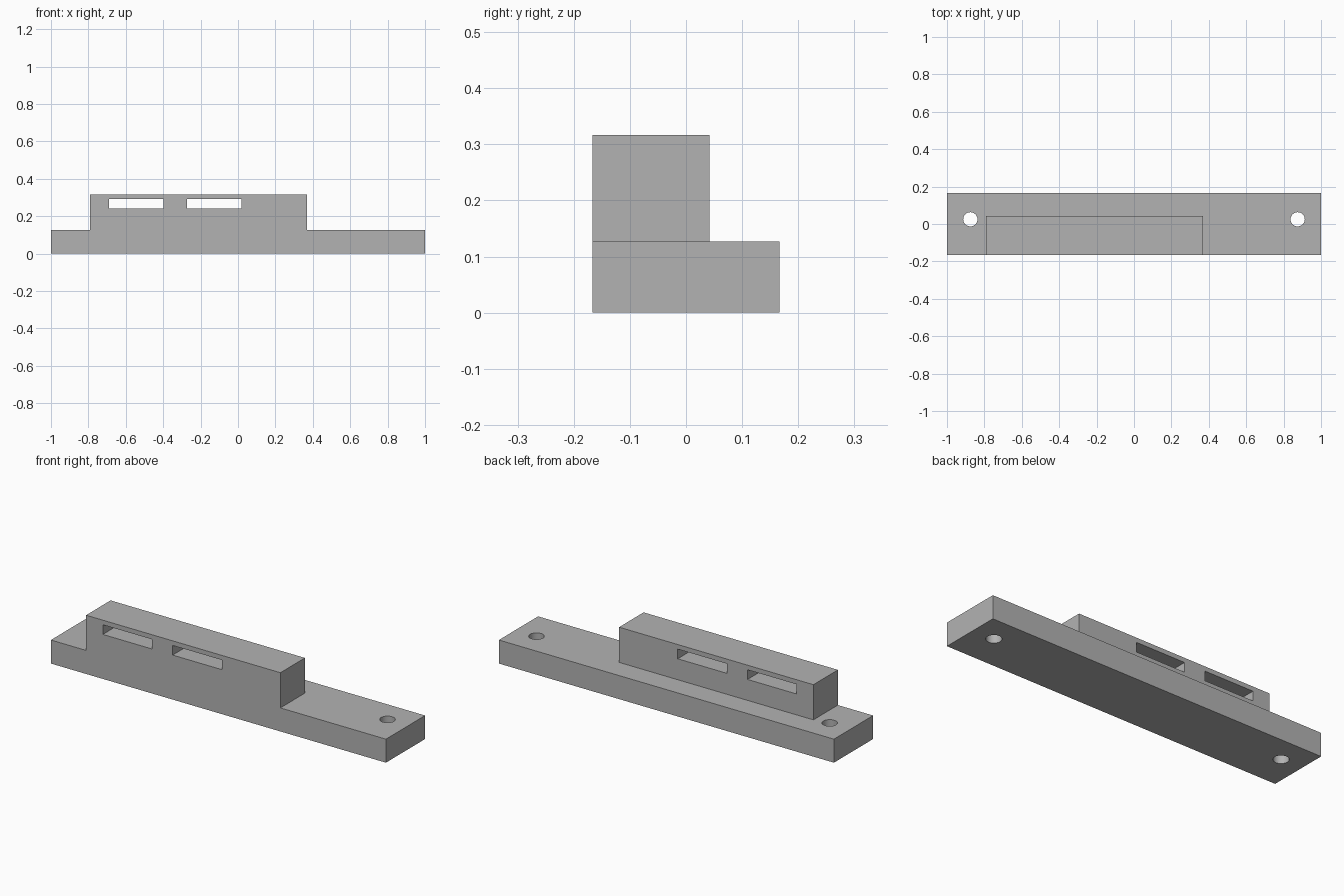
import bpy
from mathutils import Vector

old = bpy.data.objects.get("Cube")
if old:
    bpy.data.objects.remove(old, do_unlink=True)

grey = bpy.data.materials.new("plain grey")
grey.use_nodes = True
colour = (0.45, 0.45, 0.45, 1)
grey.diffuse_color = colour
grey.node_tree.nodes["Principled BSDF"].inputs["Base Color"].default_value = colour


def box(name, low, high):
    """Box between two opposite corners."""
    low, high = Vector(low), Vector(high)
    bpy.ops.mesh.primitive_cube_add(size=1, location=(low + high) / 2)
    obj = bpy.context.object
    obj.name = name
    obj.scale = high - low
    bpy.ops.object.transform_apply(location=True, rotation=False, scale=True)
    obj.data.materials.append(grey)
    return obj


def combine(target, tool, operation):
    """Apply a boolean and discard the tool object."""
    mod = target.modifiers.new(tool.name, "BOOLEAN")
    mod.operation = operation
    mod.solver = "EXACT"
    mod.object = tool
    bpy.context.view_layer.objects.active = target
    bpy.ops.object.modifier_apply(modifier=mod.name)
    bpy.data.objects.remove(tool, do_unlink=True)


FRONT, BACK = -0.167, 0.167

# Base bar with the raised block flush to its front
bracket = box("mounting_bracket", (-1, FRONT, 0), (1, BACK, 0.127))
block = box("raised_block", (-0.79, FRONT, 0.06), (0.37, 0.042, 0.317))
combine(bracket, block, "UNION")

# Two slots running front to back through the block
for x0, x1 in ((-0.69, -0.397), (-0.273, 0.02)):
    slot = box("slot_cutter", (x0, -0.3, 0.24), (x1, 0.2, 0.292))
    combine(bracket, slot, "DIFFERENCE")

# Screw hole near each end
for side in (-1, 1):
    bpy.ops.mesh.primitive_cylinder_add(
        vertices=48, radius=0.038, depth=0.6, location=(side * 0.875, 0.025, 0))
    drill = bpy.context.object
    drill.name = "hole_cutter"
    drill.data.materials.append(grey)
    combine(bracket, drill, "DIFFERENCE")

# Smooth hole walls, crisp edges elsewhere
bpy.ops.object.select_all(action="DESELECT")
bracket.select_set(True)
bpy.context.view_layer.objects.active = bracket
bpy.ops.object.shade_smooth_by_angle()
